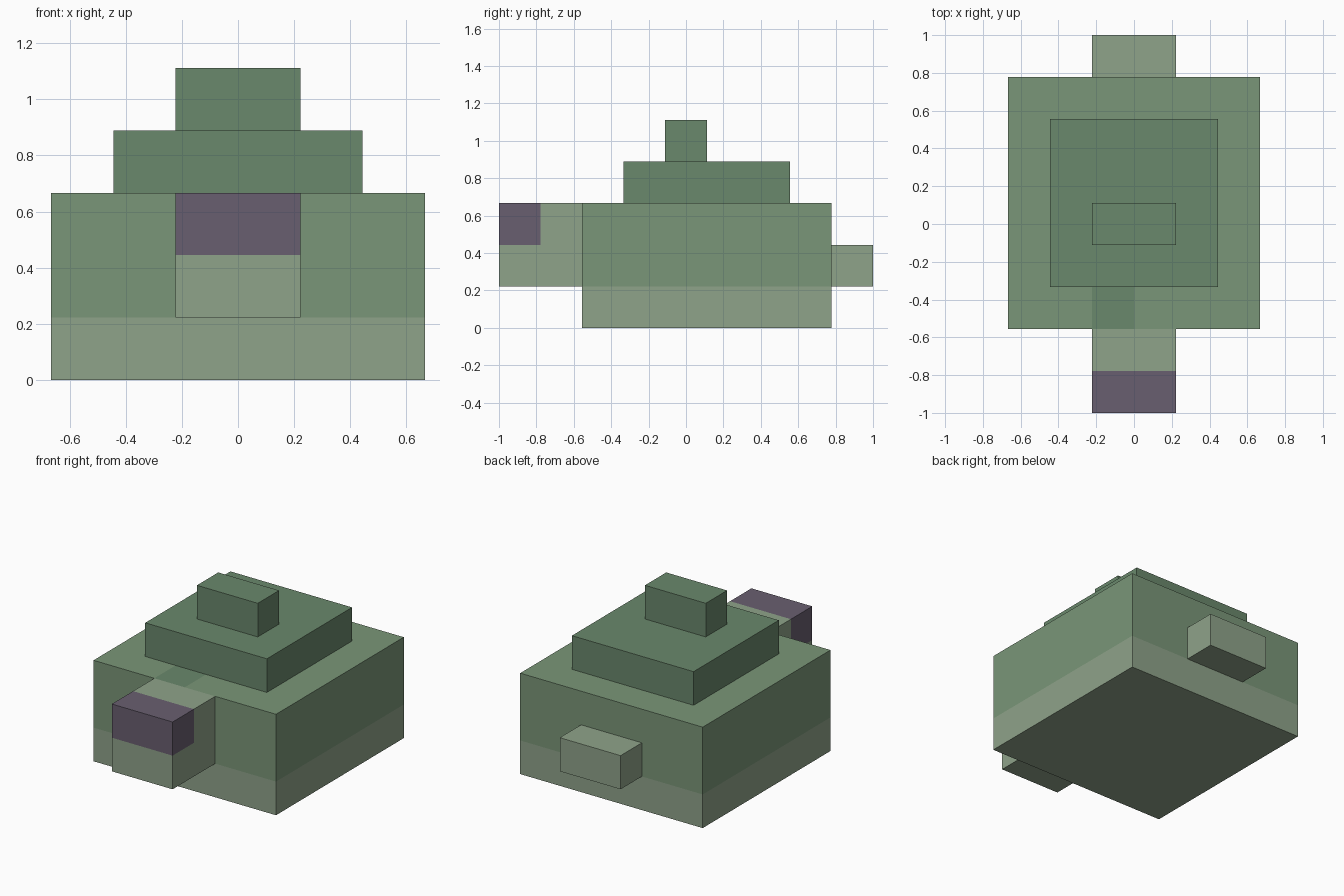
import bpy, bmesh
from mathutils import Vector

if "Cube" in bpy.data.objects:
    bpy.data.objects.remove(bpy.data.objects["Cube"])

U = 2 / 9  # one block of the model


def material(name, rgb):
    m = bpy.data.materials.new(name)
    m.diffuse_color = (*rgb, 1)
    m.use_nodes = True
    m.node_tree.nodes["Principled BSDF"].inputs["Base Color"].default_value = m.diffuse_color
    return m


SKIN = material("pale_green", (0.275, 0.366, 0.254))
SHELL = material("shell_green", (0.195, 0.305, 0.188))
DARK = material("dark_green", (0.144, 0.246, 0.150))
PURPLE = material("purple", (0.141, 0.114, 0.162))


def box(name, lo, hi, mats, cuts=(), paint=None):
    """Box in block units; cuts are (axis, position), paint picks a slot per face."""
    lo, hi = Vector(lo), Vector(hi)
    bm = bmesh.new()
    bmesh.ops.create_cube(bm, size=1)
    for v in bm.verts:
        v.co = (lo + hi) / 2 + v.co * (hi - lo)
    for axis, pos in cuts:
        n = Vector((0, 0, 0))
        n[axis] = 1
        bmesh.ops.bisect_plane(bm, geom=bm.verts[:] + bm.edges[:] + bm.faces[:],
                               plane_co=n * pos, plane_no=n)
    if paint:
        for f in bm.faces:
            f.material_index = paint(f.calc_center_median())
    bmesh.ops.scale(bm, vec=(U, U, U), verts=bm.verts)
    mesh = bpy.data.meshes.new(name)
    bm.to_mesh(mesh)
    bm.free()
    for m in mats:
        mesh.materials.append(m)
    ob = bpy.data.objects.new(name, mesh)
    bpy.context.collection.objects.link(ob)
    return ob


# Main shell: pale lower band, one darker block on top behind the head
def shell_paint(c):
    if c.z < 1:
        return 0
    return 2 if c.z > 2.9 and -1 < c.x < 0 and c.y < -1.5 else 1


box("shell_base", (-3, -2.5, 0), (3, 3.5, 3), [SKIN, SHELL, DARK],
    [(2, 1), (0, -1), (0, 0), (1, -1.5)], shell_paint)

# Upper shell tiers
box("shell_tier", (-2, -1.5, 3), (2, 2.5, 4), [DARK])
box("shell_peak", (-1, -0.5, 4), (1, 0.5, 5), [DARK])

# Head with purple upper front
box("head", (-1, -4.5, 1), (1, -2.5, 3), [SKIN, PURPLE],
    [(1, -3.5), (2, 2)], lambda c: int(c.y < -3.5 and c.z > 2))

# Tail
box("tail", (-1, 3.5, 1), (1, 4.5, 2), [SKIN])
